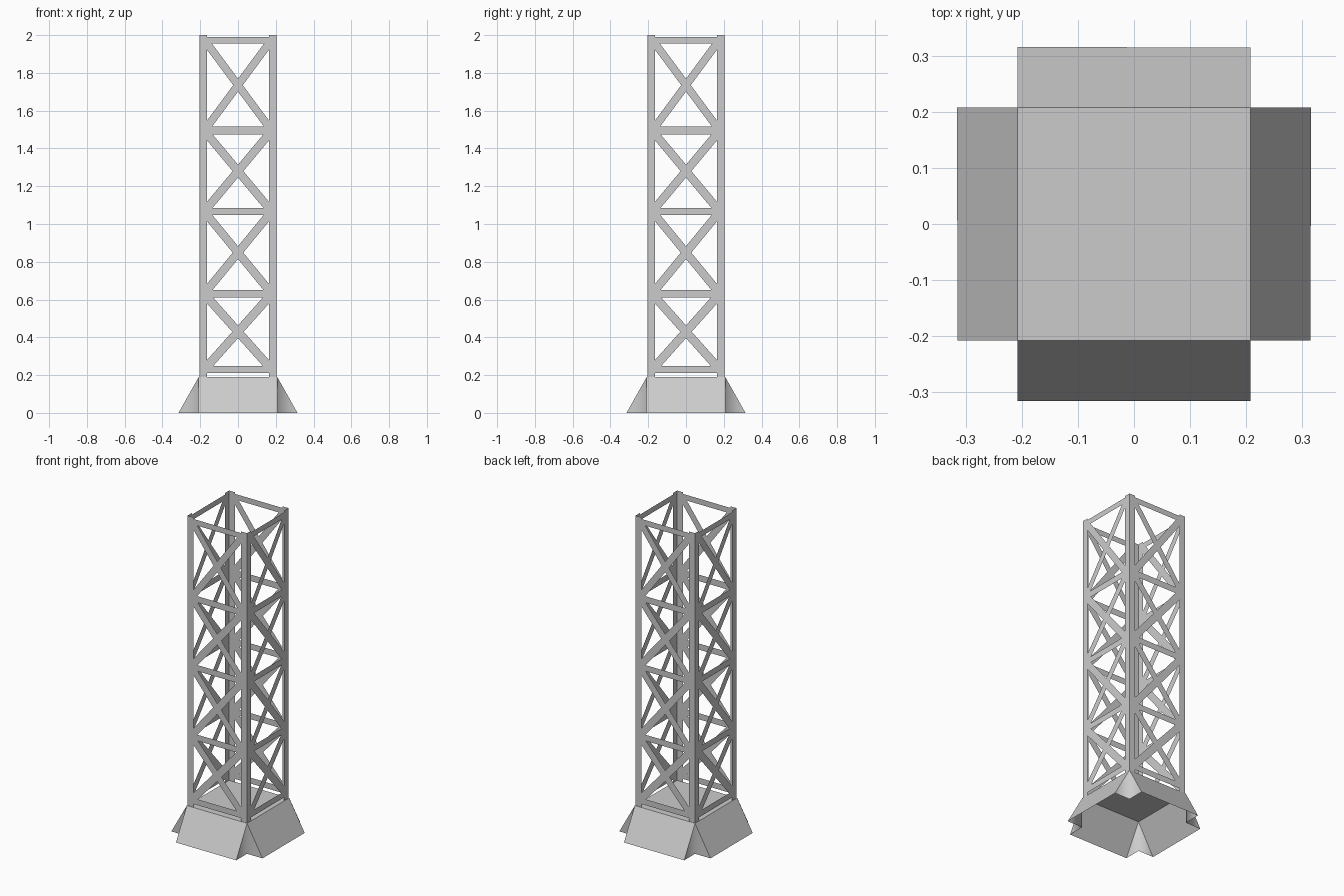
import bpy, bmesh
from math import pi
from mathutils import Matrix

if "Cube" in bpy.data.objects:
    bpy.data.objects.remove(bpy.data.objects["Cube"])

HALF, OUT, BASE_H = 0.208, 0.315, 0.19      # base half width, flap reach, base height
LEG, INNER = 0.205, 0.163                   # outer and inner edge of the corner legs
BARS = [(0.21, 0.247), (0.612, 0.65), (1.047, 1.085), (1.475, 1.515), (1.955, 1.99)]
HV = 0.034                                  # vertical half thickness of diagonals


def mesh_object(name, build, smooth=False):
    bm = bmesh.new()
    build(bm)
    bmesh.ops.remove_doubles(bm, verts=bm.verts, dist=1e-5)
    bmesh.ops.recalc_face_normals(bm, faces=bm.faces)
    for f in bm.faces:
        f.smooth = smooth
    me = bpy.data.meshes.new(name)
    bm.to_mesh(me)
    bm.free()
    ob = bpy.data.objects.new(name, me)
    bpy.context.collection.objects.link(ob)
    return ob


def add_face(bm, pts, m=Matrix()):
    bm.faces.new([bm.verts.new(m @ Matrix.Translation(p).translation) for p in pts])


# Base: top plate with four splayed flaps, open underneath
def base(bm):
    add_face(bm, [(-HALF, -HALF, BASE_H), (HALF, -HALF, BASE_H),
                  (HALF, HALF, BASE_H), (-HALF, HALF, BASE_H)])
    for i in range(4):
        add_face(bm, [(-HALF, -OUT, 0), (HALF, -OUT, 0),
                      (HALF, -HALF, BASE_H), (-HALF, -HALF, BASE_H)],
                 Matrix.Rotation(i * pi / 2, 4, 'Z'))


mesh_object("base_skirt", base)


# Inward folded webs closing the gaps between neighbouring flaps
def folds(bm):
    top, low = (HALF, -HALF, BASE_H), (HALF, -HALF, 0)
    for i in range(4):
        m = Matrix.Rotation(i * pi / 2, 4, 'Z')
        add_face(bm, [(HALF, -OUT, 0), low, top], m)
        add_face(bm, [low, (OUT, -HALF, 0), top], m)


mesh_object("corner_folds", folds, smooth=True)


# Lattice side: thin flat sheet with cut-out openings, drawn as a filled profile
def add_loop(cu, pts):
    sp = cu.splines.new('POLY')
    sp.points.add(len(pts) - 1)
    for p, (x, z) in zip(sp.points, pts):
        p.co = (x, z, 0, 1)
    sp.use_cyclic_u = True


cu = bpy.data.curves.new("lattice_profile", 'CURVE')
cu.dimensions = '2D'
cu.fill_mode = 'BOTH'
top_bar, low_bar = BARS[-1][1], BARS[0][0]
right = [(INNER, low_bar), (INNER, BASE_H), (LEG, BASE_H),
         (LEG, 2), (INNER, 2), (INNER, top_bar)]
add_loop(cu, right + [(-x, z) for x, z in reversed(right)])

for (_, zb), (zt, _) in zip(BARS, BARS[1:]):
    c, w = (zb + zt) / 2, INNER
    hh = HV * w / (zt - c)
    for s in (-1, 1):
        add_loop(cu, [(s * w, zt - HV), (s * hh, c), (s * w, zb + HV)])
    add_loop(cu, [(-w + hh, zt), (w - hh, zt), (0, c + HV)])
    add_loop(cu, [(-w + hh, zb), (w - hh, zb), (0, c - HV)])

tmp = bpy.data.objects.new("lattice_profile", cu)
bpy.context.collection.objects.link(tmp)
bpy.context.view_layer.update()
deps = bpy.context.evaluated_depsgraph_get()
sheet = bpy.data.meshes.new_from_object(tmp.evaluated_get(deps))
bpy.data.objects.remove(tmp)
sheet.transform(Matrix.Translation((0, -LEG, 0)) @ Matrix.Rotation(pi / 2, 4, 'X'))
for p in sheet.polygons:
    p.use_smooth = False

# Four identical sides; neighbouring edges form the angle-section legs
for i, side in enumerate(("front", "right", "back", "left")):
    ob = bpy.data.objects.new("lattice_" + side, sheet)
    ob.rotation_euler.z = i * pi / 2
    bpy.context.collection.objects.link(ob)
